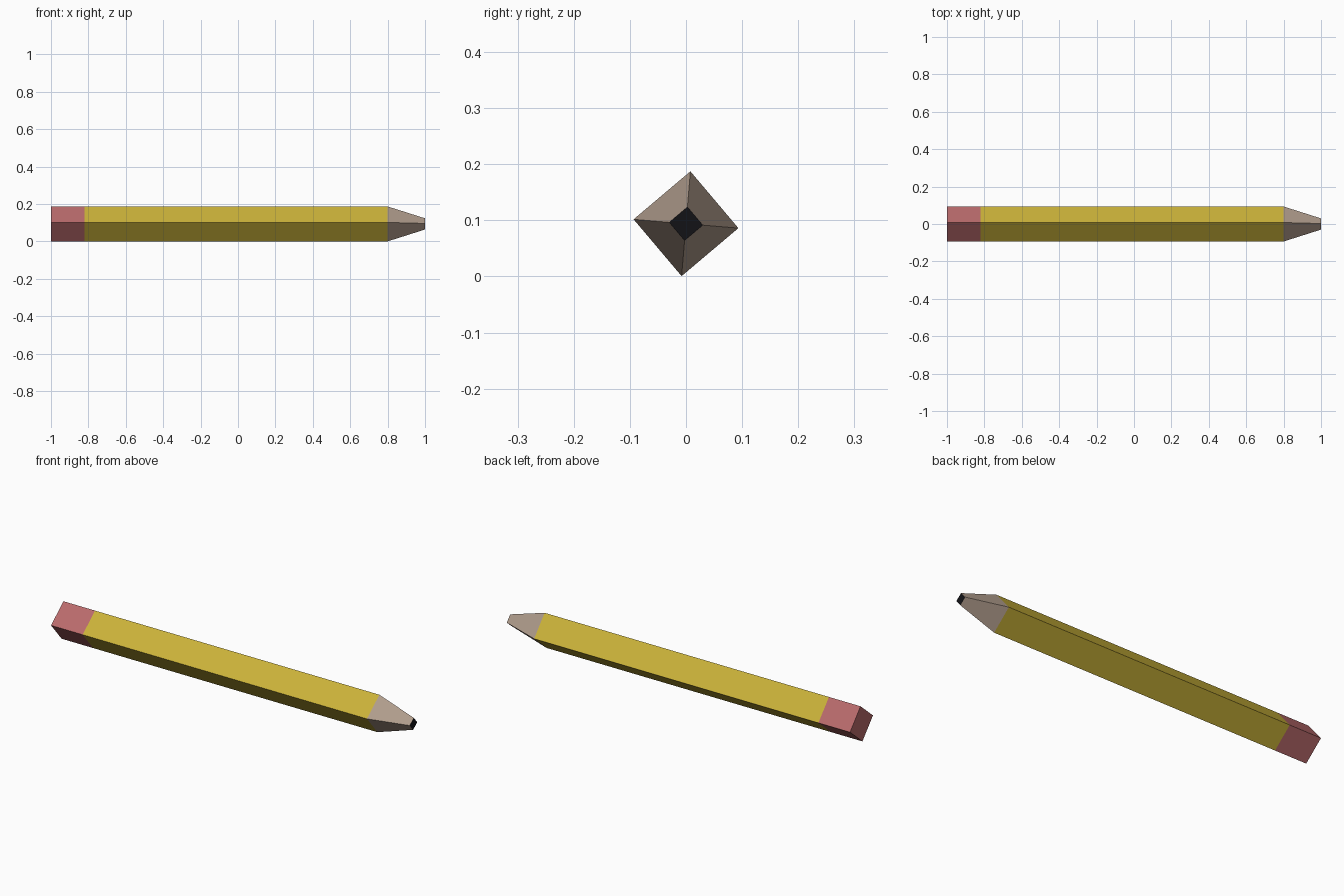
import bpy, bmesh
from math import cos, sin, radians, pi

cube = bpy.data.objects.get("Cube")
if cube:
    bpy.data.objects.remove(cube, do_unlink=True)

SIDES, TURN, MID_Z = 4, radians(-4.8), 0.094


def material(name, rgb):
    m = bpy.data.materials.new(name)
    m.use_nodes = True
    m.diffuse_color = (*rgb, 1)
    m.node_tree.nodes["Principled BSDF"].inputs["Base Color"].default_value = (*rgb, 1)
    return m


yellow = material("yellow paint", (0.60, 0.45, 0.042))
pink = material("pink rubber", (0.49, 0.147, 0.15))
wood = material("bare wood", (0.43, 0.33, 0.26))
black = material("black graphite", (0.006, 0.006, 0.008))


def section(name, x0, r0, x1, r1, mat, start_cap=False, end_cap=None):
    """Square tapered section along x, with optional end faces."""
    bm = bmesh.new()
    rings = []
    for x, r in ((x0, r0), (x1, r1)):
        angles = [TURN + 2 * pi * i / SIDES for i in range(SIDES)]
        rings.append([bm.verts.new((x, r * cos(a), MID_Z + r * sin(a))) for a in angles])
    a, b = rings
    for i in range(SIDES):
        j = (i + 1) % SIDES
        bm.faces.new((a[i], a[j], b[j], b[i]))
    if start_cap:
        bm.faces.new(a[::-1])
    if end_cap:
        bm.faces.new(b).material_index = 1
    bmesh.ops.recalc_face_normals(bm, faces=bm.faces[:])
    if not start_cap and not end_cap:
        # open tube: make sure the walls face outward
        for f in bm.faces:
            c = f.calc_center_median()
            if f.normal.y * c.y + f.normal.z * (c.z - MID_Z) < 0:
                f.normal_flip()
    mesh = bpy.data.meshes.new(name)
    bm.to_mesh(mesh)
    bm.free()
    mesh.materials.append(mat)
    if end_cap:
        mesh.materials.append(end_cap)
    obj = bpy.data.objects.new(name, mesh)
    bpy.context.collection.objects.link(obj)
    return obj


# Rubber end, painted shaft, sharpened cone with graphite end face
section("eraser", -1, 0.0937, -0.82, 0.0937, pink, start_cap=True)
section("shaft", -0.82, 0.0937, 0.80, 0.0937, yellow)
section("sharpened_tip", 0.80, 0.0937, 1, 0.03, wood, end_cap=black)
